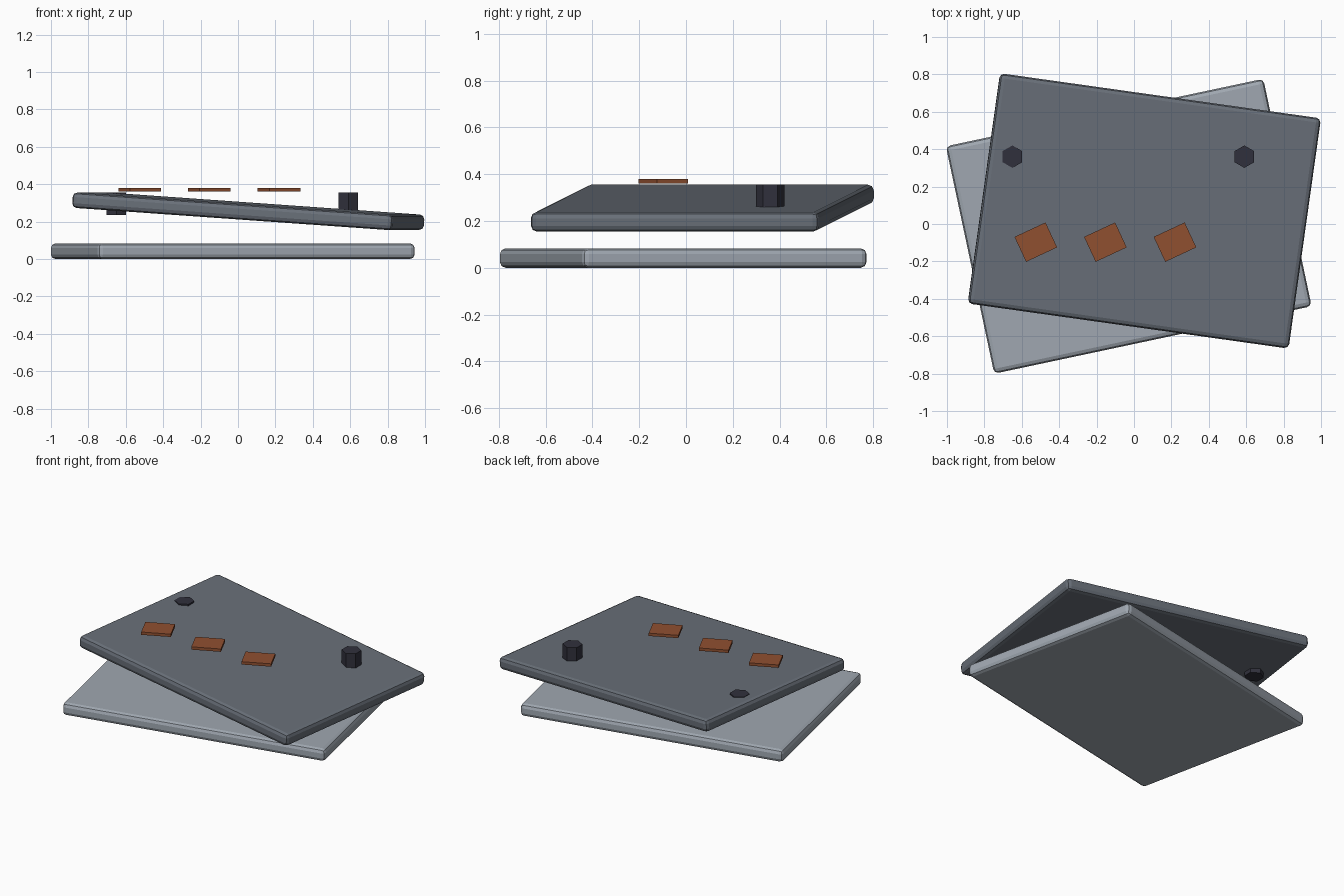
import bpy
from math import radians

cube = bpy.data.objects.get("Cube")
if cube:
    bpy.data.objects.remove(cube, do_unlink=True)


def material(name, color):
    mat = bpy.data.materials.new(name)
    mat.use_nodes = True
    mat.diffuse_color = (*color, 1)
    mat.node_tree.nodes["Principled BSDF"].inputs["Base Color"].default_value = (*color, 1)
    return mat


light_grey = material("light grey", (0.35, 0.39, 0.44))
dark_grey = material("dark grey", (0.14, 0.16, 0.19))
rust = material("rust", (0.28, 0.08, 0.03))
near_black = material("near black", (0.03, 0.03, 0.045))


def box(name, size, location, angles, mat, bevel=0):
    bpy.ops.mesh.primitive_cube_add(size=1, location=location,
                                    rotation=[radians(a) for a in angles])
    obj = bpy.context.object
    obj.name = name
    obj.scale = size
    bpy.ops.object.transform_apply(location=False, rotation=False, scale=True)
    obj.data.materials.append(mat)
    if bevel:
        mod = obj.modifiers.new("rounded edges", "BEVEL")
        mod.width = bevel
        mod.segments = 2
    return obj


# Two crossed slabs, the upper one tilted
slab = (1.735, 1.243, 0.083)
box("lower_slab", slab, (-0.028, -0.012, 0.0415), (0, 0, 12), light_grey, 0.025)
box("upper_slab", slab, (0.055, 0.07, 0.255), (0, 4, -8), dark_grey, 0.025)

# Hexagonal pegs through the upper slab
for side, x in (("right", -0.65), ("left", 0.59)):
    bpy.ops.mesh.primitive_cylinder_add(vertices=6, radius=0.06, depth=0.12,
                                        location=(x, 0.36, 0.295))
    peg = bpy.context.object
    peg.name = side + "_peg"
    peg.data.materials.append(near_black)

# Row of small plates floating above the upper slab
for i in range(3):
    box(f"small_plate_{i + 1}", (0.183, 0.147, 0.019),
        (-0.525 + 0.372 * i, -0.097, 0.369), (0, 0, 25), rust)
